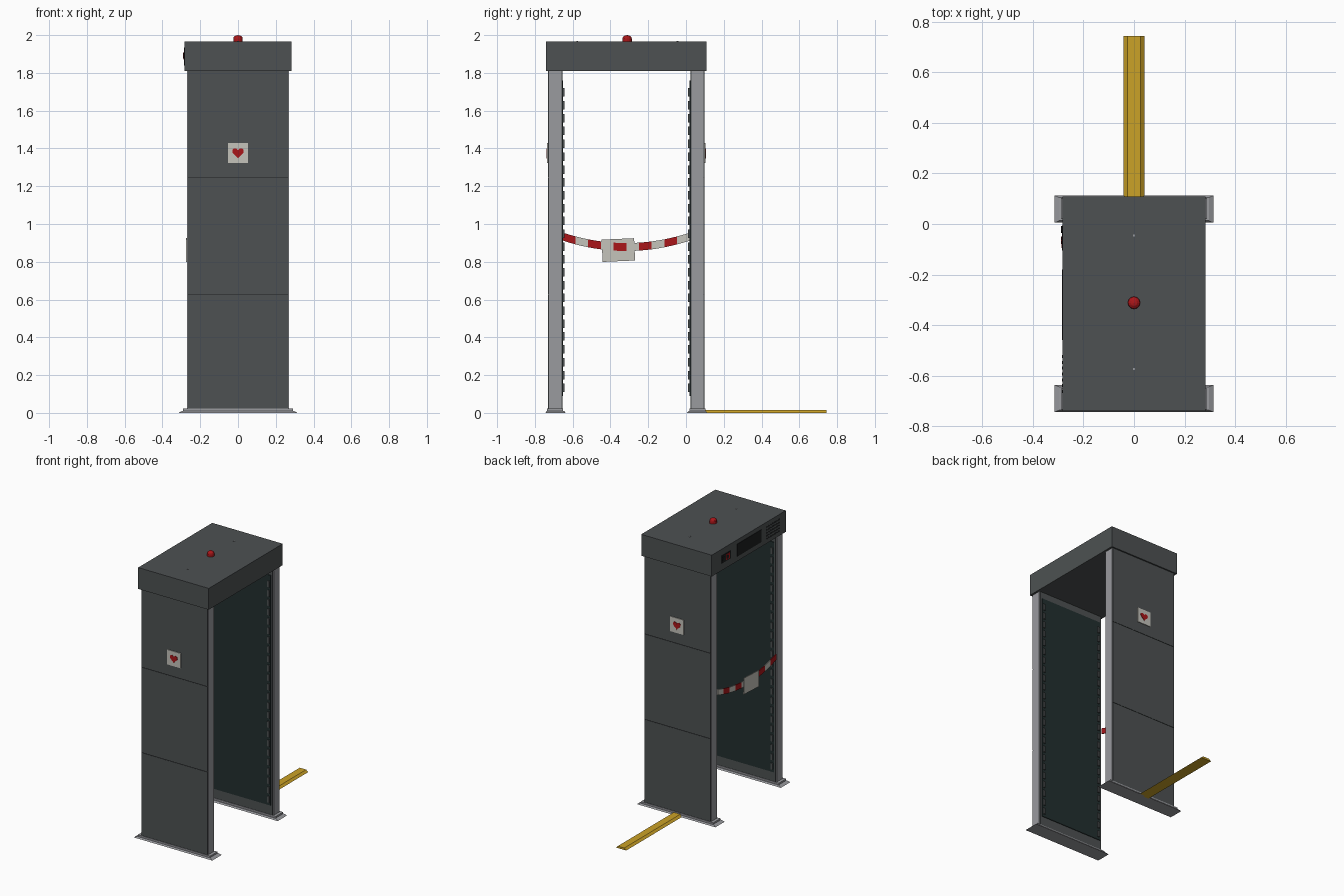
import bpy, bmesh, math
from mathutils import Matrix

if "Cube" in bpy.data.objects:
    bpy.data.objects.remove(bpy.data.objects["Cube"])


def mat(name, r, g, b):
    m = bpy.data.materials.new(name)
    m.diffuse_color = (r, g, b, 1)
    m.use_nodes = True
    m.node_tree.nodes["Principled BSDF"].inputs["Base Color"].default_value = m.diffuse_color
    return m


DARK = mat("dark grey", 0.075, 0.083, 0.085)
LIGHT = mat("light grey", 0.32, 0.325, 0.345)
TEAL = mat("dark teal", 0.016, 0.028, 0.028)
BLACK = mat("black", 0.012, 0.013, 0.014)
RED = mat("red", 0.40, 0.008, 0.01)
WHITE = mat("off white", 0.56, 0.55, 0.50)
YELLOW = mat("yellow", 0.60, 0.36, 0.02)


def finish(name, bm, *mats):
    bmesh.ops.recalc_face_normals(bm, faces=bm.faces)
    me = bpy.data.meshes.new(name)
    bm.to_mesh(me)
    bm.free()
    for m in mats:
        me.materials.append(m)
    ob = bpy.data.objects.new(name, me)
    bpy.context.collection.objects.link(ob)
    return ob


def add_box(bm, x, y, z):
    size = [b - a for a, b in (x, y, z)]
    mid = [(a + b) / 2 for a, b in (x, y, z)]
    bmesh.ops.create_cube(bm, size=1, matrix=Matrix.Translation(mid) @ Matrix.Diagonal((*size, 1)))


def boxes(name, m, *specs):
    bm = bmesh.new()
    for s in specs:
        add_box(bm, *s)
    return finish(name, bm, m)


def prism(name, m, pts, vec):
    """Extrude a closed 3D outline along vec."""
    bm = bmesh.new()
    f = bm.faces.new([bm.verts.new(p) for p in pts])
    new = bmesh.ops.extrude_face_region(bm, geom=[f])["geom"]
    bmesh.ops.translate(bm, vec=vec, verts=[v for v in new if isinstance(v, bmesh.types.BMVert)])
    return finish(name, bm, m)


MID = -0.316  # centre of the gate along y


def heart(t):
    x = 16 * math.sin(t) ** 3
    z = 13 * math.cos(t) - 5 * math.cos(2 * t) - 2 * math.cos(3 * t) - math.cos(4 * t)
    return x * 0.0019, 1.378 + z * 0.0019


for side, label in ((-1, "front"), (1, "back")):
    def Y(a, b):
        """Distances outward from the gate centre to a y range."""
        return tuple(sorted((MID + side * a, MID + side * b)))

    # Upright with light end caps
    boxes(label + "_upright", DARK, ((-0.262, 0.262), Y(0.339, 0.411), (0.02, 1.82)))
    boxes(label + "_end_caps", LIGHT,
          *[((s * 0.264 - 0.005, s * 0.264 + 0.005), Y(0.344, 0.408), (0.02, 1.82)) for s in (-1, 1)])
    # Outer cladding in three panels with dark seams
    levels = [0.02, 0.625, 1.245, 1.82]
    boxes(label + "_outer_panels", DARK,
          *[((-0.265, 0.265), Y(0.408, 0.415), (a + 0.002, b - 0.002))
            for a, b in zip(levels, levels[1:])])
    boxes(label + "_seams", BLACK,
          *[((-0.264, 0.264), Y(0.408, 0.413), (z - 0.003, z + 0.003)) for z in levels[1:3]])
    # Inner sensor panel with rows of raised tabs
    boxes(label + "_inner_panel", TEAL, ((-0.25, 0.25), Y(0.334, 0.34), (0.09, 1.76)))
    boxes(label + "_sensor_tabs", DARK,
          *[((s * 0.235 - 0.008, s * 0.235 + 0.008), Y(0.327, 0.335), (0.11 + i * 0.068, 0.155 + i * 0.068))
            for i in range(24) for s in (-1, 1)])
    # Stepped foot with a bevelled flange
    bm = bmesh.new()
    add_box(bm, (-0.29, 0.29), Y(0.335, 0.419), (0.005, 0.022))
    add_box(bm, (-0.315, 0.315), Y(0.321, 0.429), (0, 0.01))
    for v in bm.verts:
        if abs(v.co.z - 0.01) < 1e-4:
            v.co.x *= 0.94
            v.co.y += (MID + side * 0.375 - v.co.y) * 0.15
    finish(label + "_foot", bm, LIGHT)
    # Warning sign with heart
    boxes(label + "_sign", WHITE, ((-0.054, 0.054), Y(0.414, 0.42), (1.322, 1.43)))
    y = MID + side * 0.419
    pts = [heart(2 * math.pi * i / 28) for i in range(28)]
    prism(label + "_heart", RED, [(x, y, z) for x, z in pts], (0, side * 0.004, 0))

# Header box
boxes("header", DARK, ((-0.283, 0.283), (-0.74, 0.109), (1.81, 1.965)))
boxes("header_screws", LIGHT,
      *[((-0.004, 0.004), (y - 0.004, y + 0.004), (1.96, 1.968)) for y in (-0.045, -0.575)])

# Beacon lamp
bm = bmesh.new()
bmesh.ops.create_cone(bm, cap_ends=True, segments=12, radius1=0.025, radius2=0.025, depth=0.02,
                      matrix=Matrix.Translation((0, -0.312, 1.973)))
bmesh.ops.create_uvsphere(bm, u_segments=12, v_segments=6, radius=0.025,
                          matrix=Matrix.Translation((0, -0.312, 1.982)) @ Matrix.Diagonal((1, 1, 0.72, 1)))
finish("beacon", bm, RED)

# Control side of the header: display, switch and speaker holes
boxes("display", BLACK, ((-0.286, -0.28), (-0.46, -0.18), (1.845, 1.935)))
boxes("switch_bezel", BLACK, ((-0.286, -0.28), (-0.105, -0.005), (1.862, 1.918)))
boxes("switch", RED, ((-0.288, -0.28), (-0.096, -0.05), (1.87, 1.91)))
bm = bmesh.new()
turn = Matrix.Rotation(math.pi / 2, 4, 'Y')
for y in (-0.022, -0.065):
    bmesh.ops.create_cone(bm, cap_ends=True, segments=12, radius1=0.015, radius2=0.012, depth=0.012,
                          matrix=Matrix.Translation((-0.284, y, 1.89)) @ turn)
finish("knobs", bm, BLACK)
bm = bmesh.new()
for i in range(7):
    for j in range(5):
        bmesh.ops.create_cone(bm, cap_ends=True, segments=8, radius1=0.006, radius2=0.006, depth=0.004,
                              matrix=Matrix.Translation((-0.283, -0.525 - i * 0.023, 1.845 + j * 0.021)) @ turn)
finish("speaker_holes", bm, BLACK)

# Sagging barrier strap in ten alternating pieces
bm = bmesh.new()
N = 20
y0, y1 = -0.652, 0.02


def strap_z(t):
    return 0.878 + 0.055 * (2 * t - 1) ** 2


rings = []
for i in range(N + 1):
    t = i / N
    rings.append([bm.verts.new((x, y0 + (y1 - y0) * t, strap_z(t) + dz))
                  for x, dz in ((-0.27, -0.021), (-0.264, -0.021), (-0.264, 0.021), (-0.27, 0.021))])
for i in range(N):
    for k in range(4):
        n = (k + 1) % 4
        f = bm.faces.new((rings[i][k], rings[i][n], rings[i + 1][n], rings[i + 1][k]))
        f.material_index = (i // 2) % 2
bm.faces.new(rings[0])
bm.faces.new(rings[-1]).material_index = 1
finish("barrier_strap", bm, RED, WHITE)

# Sign hung on the strap, slightly tilted
bm = bmesh.new()
tilt = Matrix.Translation((-0.273, -0.358, 0.862)) @ Matrix.Rotation(math.radians(2.5), 4, 'X')
bmesh.ops.create_cube(bm, size=1, matrix=tilt @ Matrix.Diagonal((0.005, 0.172, 0.118, 1)))
finish("strap_sign", bm, WHITE)

# Floor cable cover
prism("cable_cover", YELLOW,
      [(x, 0.1, z) for x, z in ((-0.042, 0), (-0.026, 0.014), (0.026, 0.014), (0.042, 0))],
      (0, 0.645, 0))
